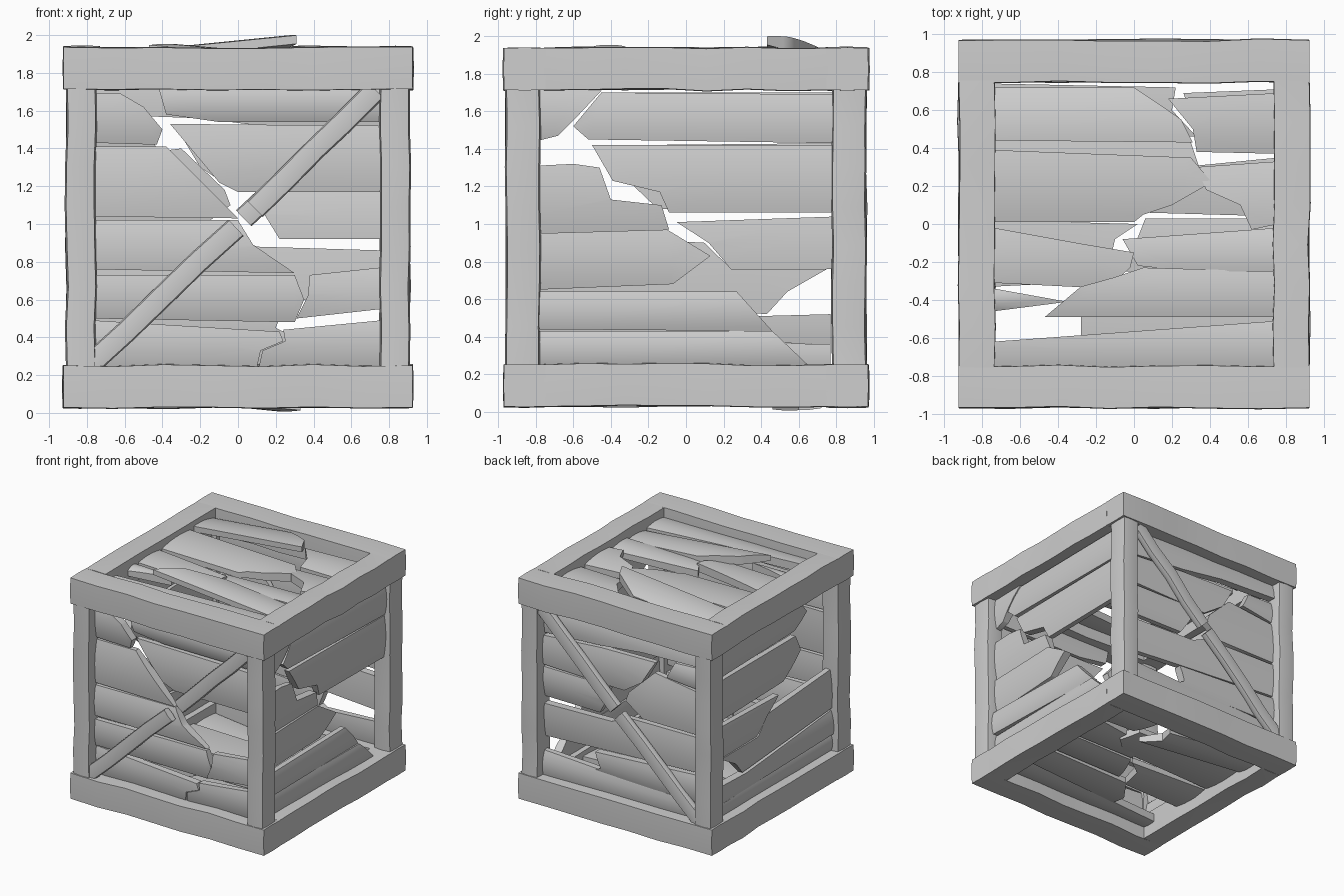
import bpy, bmesh, math, random
from mathutils import Vector

random.seed(4)
grey = bpy.data.materials.new("grey_wood")
grey.diffuse_color = (0.62, 0.62, 0.62, 1)

# Maps (along, across, outward distance) onto each side of the crate
SIDES = {
    "front": lambda u, v, d: (u, -d, v),
    "back": lambda u, v, d: (u, d, v),
    "right": lambda u, v, d: (d, u, v),
    "left": lambda u, v, d: (-d, u, v),
    "top": lambda u, v, d: (u, v, d),
    "bottom": lambda u, v, d: (u, v, 2.0 - d),
}


def finish(name, bm, angle=40):
    bmesh.ops.recalc_face_normals(bm, faces=bm.faces)
    me = bpy.data.meshes.new(name)
    bm.to_mesh(me)
    bm.free()
    me.materials.append(grey)
    me.shade_smooth()
    me.set_sharp_from_angle(angle=math.radians(angle))
    ob = bpy.data.objects.new(name, me)
    bpy.context.collection.objects.link(ob)
    return ob


def plank(name, side, pts, outer, tilt=0.0, lean=0.0, thick=0.045, bulge=0.018):
    """Broken board: outline extruded inward, its faces softly rounded across."""
    bm = bmesh.new()
    face = bm.faces.new([bm.verts.new((u, v, 0)) for u, v in pts])
    ext = bmesh.ops.extrude_face_region(bm, geom=[face])
    for g in ext["geom"]:
        if isinstance(g, bmesh.types.BMVert):
            g.co.z = -thick
    bmesh.ops.triangulate(bm, faces=bm.faces)
    lo, hi = min(p[1] for p in pts), max(p[1] for p in pts)
    for k in (0.12, 0.3, 0.5, 0.7, 0.88):
        bmesh.ops.bisect_plane(bm, geom=bm.verts[:] + bm.edges[:] + bm.faces[:],
                               plane_co=(0, lo + k * (hi - lo), 0), plane_no=(0, 1, 0))
    for vert in bm.verts:
        u, v, d = vert.co
        t = 2 * (v - lo) / (hi - lo) - 1
        sign = 1 if d > -thick / 2 else -0.5
        d += outer + sign * bulge * (1 - t * t) + tilt * u + lean * t
        vert.co = SIDES[side](u, v, d)
    finish(name, bm)


def beam(name, a, b, s, t, steps=7, jitter=0.006, bulge=0.003):
    """Rough timber from a to b; s and t are the half-width vectors."""
    a, b, s, t = Vector(a), Vector(b), Vector(s), Vector(t)
    ks, kt = 1 + bulge / s.length, 1 + bulge / t.length
    section = [(1, 1), (0, kt), (-1, 1), (-ks, 0), (-1, -1), (0, -kt), (1, -1), (ks, 0)]
    bm = bmesh.new()
    rings = []
    for i in range(steps + 1):
        amount = 0 if i in (0, steps) else jitter
        off = s.normalized() * random.uniform(-amount, amount) \
            + t.normalized() * random.uniform(-amount, amount)
        grow = 1 + random.uniform(-amount, amount) * 3
        c = a.lerp(b, i / steps) + off
        rings.append([bm.verts.new(c + (s * p + t * q) * grow) for p, q in section])
    for r0, r1 in zip(rings, rings[1:]):
        for j in range(8):
            bm.faces.new((r0[j], r0[j - 1], r1[j - 1], r1[j]))
    bm.faces.new(rings[0])
    bm.faces.new(rings[-1])
    finish(name, bm)


# Frame: top and bottom rails, corner posts
for level, z in (("bottom", 0.14), ("top", 1.825)):
    for label, sg in (("front", -1), ("back", 1)):
        beam(f"{level}_{label}_rail", (-0.925, sg * 0.858, z), (0.925, sg * 0.858, z),
             (0, 0.11, 0), (0, 0, 0.111))
    for label, sg in (("left", -1), ("right", 1)):
        beam(f"{level}_{label}_rail", (sg * 0.83, -0.755, z), (sg * 0.83, 0.755, z),
             (0.093, 0, 0), (0, 0, 0.111))
for sx in (-1, 1):
    for sy in (-1, 1):
        label = ("front" if sy < 0 else "back") + ("_left" if sx < 0 else "_right")
        beam(f"{label}_post", (sx * 0.83, sy * 0.87, 0.24), (sx * 0.83, sy * 0.87, 1.73),
             (0.073, 0, 0), (0, 0.085, 0), bulge=0.008)

# Snapped diagonal braces on the front and back
for label, y in (("front", -0.915), ("back", 0.915)):
    for part, a, b in (("lower", (-0.79, 0.25), (-0.01, 0.98)),
                       ("upper", (0.09, 1.08), (0.73, 1.71))):
        if label == "back" and part == "upper":
            a = (0.03, 1.03)
        w = Vector((b[0] - a[0], 0, b[1] - a[1])).normalized() * 0.052
        beam(f"{label}_{part}_brace", (a[0], y, a[1]), (b[0], y, b[1]),
             (-w.z, 0, w.x), (0, 0.026, 0), steps=4, bulge=0.007)

# Splintered board outlines on each side
front = [
    [(-.77, 1.69), (-.62, 1.69), (-.5, 1.62), (-.4, 1.5), (-.43, 1.42), (-.77, 1.43)],
    [(-.77, 1.41), (-.38, 1.41), (.0, 1.03), (-.77, 1.04)],
    [(-.77, 1.02), (.0, 1.02), (.08, .89), (.3, .74), (-.77, .76)],
    [(-.77, .73), (.3, .73), (.35, .6), (.3, .48), (-.77, .5)],
    [(-.77, .49), (.22, .43), (.24, .38), (.12, .33), (.1, .24), (-.77, .24)],
    [(-.42, 1.72), (.76, 1.72), (.76, 1.54), (-.1, 1.54), (-.38, 1.58)],
    [(-.36, 1.53), (.76, 1.52), (.76, 1.17), (.0, 1.17), (-.1, 1.22)],
    [(.38, .73), (.76, .77), (.76, .55), (.31, .5), (.37, .62)],
    [(.24, .44), (.76, .49), (.76, .24), (.11, .24), (.13, .33), (.25, .38)],
]
back = [
    [(-.77, 1.72), (.77, 1.72), (.77, 1.47), (.2, 1.51), (-.2, 1.56), (-.77, 1.58)],
    [(-.32, 1.5), (.2, 1.49), (.77, 1.45), (.77, 1.2), (-.02, 1.18), (-.2, 1.3)],
    [(-.77, 1.55), (-.5, 1.54), (-.43, 1.4), (-.77, 1.36)],
    [(-.77, 1.34), (-.3, 1.4), (-.07, 1.18), (-.04, 1.1), (-.2, .98), (-.77, .98)],
    [(.12, 1.18), (.77, 1.18), (.77, .92), (.22, .92), (.14, 1.05)],
    [(-.77, .96), (-.05, .95), (.1, .88), (.77, .86), (.77, .57), (.3, .6), (-.77, .66)],
    [(-.77, .64), (.25, .58), (.2, .45), (.3, .4), (-.77, .4)],
    [(-.77, .38), (.77, .46), (.77, .24), (-.77, .24)],
]
right = [
    [(-.8, 1.72), (-.45, 1.71), (-.6, 1.55), (-.68, 1.47), (-.8, 1.44)],
    [(-.45, 1.7), (.8, 1.69), (.8, 1.43), (-.52, 1.45), (-.6, 1.52)],
    [(-.5, 1.42), (.8, 1.42), (.8, 1.06), (-.09, 1.06), (-.14, 1.17), (-.39, 1.23)],
    [(-.8, 1.31), (-.6, 1.32), (-.46, 1.3), (-.4, 1.13), (-.13, 1.1), (-.09, .97), (-.8, .95)],
    [(-.8, .95), (-.1, .97), (.13, .83), (-.07, .68), (-.8, .65)],
    [(-.8, .64), (.27, .64), (.46, .43), (-.8, .44)],
    [(-.8, .43), (.46, .43), (.66, .24), (-.8, .24)],
]
left = [
    [(.8, 1.7), (-.35, 1.7), (-.45, 1.58), (-.3, 1.46), (.8, 1.45)],
    [(.8, 1.43), (-.3, 1.42), (-.36, 1.28), (-.15, 1.08), (.8, 1.07)],
    [(.8, 1.04), (-.05, 1.01), (.12, .9), (.24, .76), (.8, .76)],
    [(.1, .9), (-.8, .95), (-.8, .62), (.43, .52), (.54, .64), (.75, .76), (.24, .76)],
    [(.77, .52), (.4, .51), (-.8, .6), (-.8, .4), (.77, .36)],
    [(.77, .36), (-.8, .39), (-.8, .24), (.77, .24)],
]
top = [
    [(-.74, .72), (.0, .72), (.15, .62), (.25, .55), (.31, .43), (-.74, .44)],
    [(.18, .66), (.76, .69), (.76, .37), (.33, .38), (.31, .5)],
    [(-.74, .39), (.3, .35), (.41, .22), (.2, .1), (.05, .05), (.0, .01), (-.74, .01)],
    [(.33, .3), (.76, .33), (.76, .0), (.62, -.03), (.56, .1), (.38, .18)],
    [(-.74, -.02), (-.3, -.1), (.0, -.15), (-.02, -.23), (-.14, -.34), (-.74, -.31)],
    [(-.06, -.08), (.76, -.02), (.76, -.25), (.3, -.25), (.02, -.22)],
    [(-.28, -.33), (-.1, -.28), (.05, -.23), (.76, -.25), (.76, -.49), (-.47, -.49)],
    [(-.74, -.34), (-.35, -.41), (-.74, -.46)],
    [(-.74, -.62), (.76, -.51), (.76, -.76), (-.74, -.76)],
]
bottom = [
    [(-.74, .74), (.22, .72), (.2, .6), (.33, .46), (-.74, .46)],
    [(.26, .69), (.76, .71), (.76, .4), (.36, .42)],
    [(-.74, .45), (.3, .43), (.36, .25), (.2, .1), (-.74, .04)],
    [(.25, .3), (.76, .35), (.76, .04), (.06, .06)],
    [(-.74, .02), (.02, .0), (-.1, -.08), (-.15, -.3), (-.74, -.33)],
    [(.06, .03), (.76, .03), (.76, -.25), (-.05, -.25)],
    [(-.15, -.28), (.76, -.27), (.76, -.52), (-.28, -.6), (-.28, -.46)],
    [(-.74, -.62), (.76, -.54), (.76, -.76), (-.74, -.76)],
]
walls = {"front": (front, .865), "back": (back, .865), "right": (right, .835),
         "left": (left, .835), "top": (top, 1.86), "bottom": (bottom, 1.86)}
# Sprung boards: (side, index) -> outward distance, tilt along, lean across
sprung = {("top", 0): (1.95, .1, -.018), ("top", 6): (1.905, -.09, 0),
          ("bottom", 0): (1.953, .1, 0)}
for side, (boards, outer) in walls.items():
    for i, pts in enumerate(boards):
        loose = (outer + random.uniform(-0.01, 0.01),
                 random.uniform(-0.02, 0.02), random.uniform(-0.01, 0.01))
        plank(f"{side}_plank_{i + 1}", side, pts, *sprung.get((side, i), loose))
